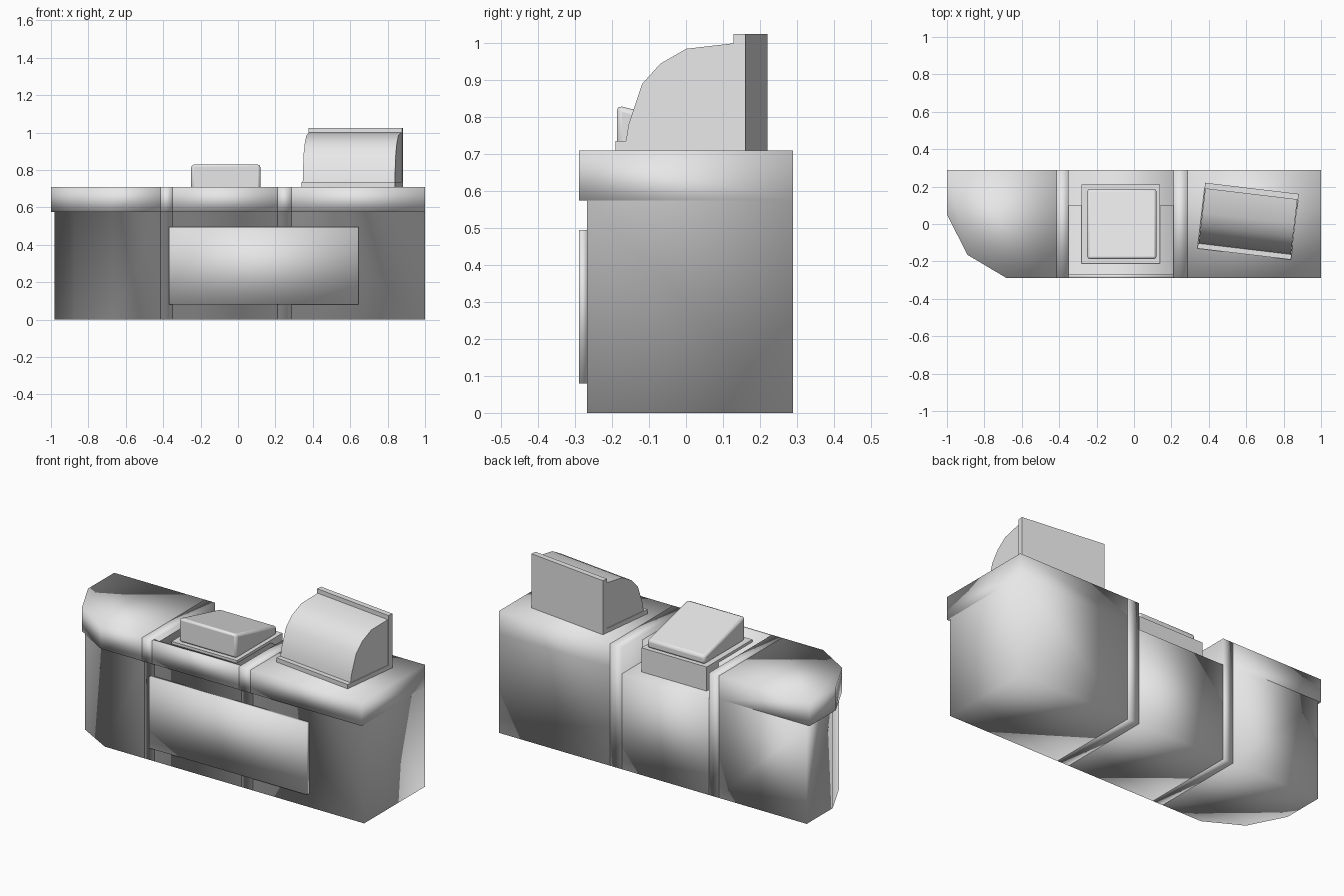
import bpy, bmesh, math
from mathutils import Matrix

cube = bpy.data.objects.get("Cube")
if cube:
    bpy.data.objects.remove(cube)

grey = bpy.data.materials.new("light_grey")
grey.use_nodes = True
grey.diffuse_color = (0.8, 0.8, 0.8, 1)
grey.node_tree.nodes["Principled BSDF"].inputs["Base Color"].default_value = (0.8, 0.8, 0.8, 1)


def finish(name, bm, smooth=True):
    """Weld the mesh, fix its normals and add it to the scene."""
    bmesh.ops.remove_doubles(bm, verts=bm.verts, dist=0.0005)
    bmesh.ops.recalc_face_normals(bm, faces=bm.faces)
    for f in bm.faces:
        f.smooth = smooth
    mesh = bpy.data.meshes.new(name)
    bm.to_mesh(mesh)
    bm.free()
    mesh.materials.append(grey)
    obj = bpy.data.objects.new(name, mesh)
    bpy.context.collection.objects.link(obj)
    return obj


def loft(name, rings, smooth=True):
    """Join rings of equal length with quads and cap both ends."""
    bm = bmesh.new()
    loops = [[bm.verts.new(p) for p in ring] for ring in rings]
    n = len(loops[0])
    for a, b in zip(loops, loops[1:]):
        for i in range(n):
            j = (i + 1) % n
            bm.faces.new((a[i], a[j], b[j], b[i]))
    bm.faces.new(loops[0])
    bm.faces.new(loops[-1])
    return finish(name, bm, smooth)


def counter(name, body, lip):
    """Counter block: plain body below, overhanging worktop lip above."""
    levels = [(body, 0), (body, LIP), (lip, LIP), (lip, TOP)]
    return loft(name, [[(x, y, z) for x, y in ring] for ring, z in levels])


def across(name, profile, x0, x1, smooth=True):
    """Extrude a (y, z) profile along x."""
    return loft(name, [[(x, y, z) for y, z in profile] for x in (x0, x1)], smooth)


def box(name, x0, x1, y0, y1, z0, z1, smooth=True):
    return across(name, [(y0, z0), (y1, z0), (y1, z1), (y0, z1)], x0, x1, smooth)


TOP, LIP = 0.71, 0.575
BACK, FRONT, EDGE = 0.29, -0.268, -0.29

# Counter end blocks; the one on the right-hand side has chamfered corners
counter("chamfered_counter",
        [(-0.415, BACK), (-0.98, BACK), (-0.98, 0.05), (-0.875, -0.155), (-0.67, FRONT), (-0.415, FRONT)],
        [(-0.415, BACK), (-1, BACK), (-1, 0.05), (-0.89, -0.165), (-0.68, EDGE), (-0.415, EDGE)])
counter("square_counter",
        [(0.285, BACK), (1, BACK), (1, FRONT), (0.285, FRONT)],
        [(0.285, BACK), (1, BACK), (1, EDGE), (0.285, EDGE)])

# Middle counter: two full-height sides around a recessed till bay
side = [(FRONT, 0), (BACK, 0), (BACK, TOP), (EDGE, TOP), (EDGE, LIP), (FRONT, LIP)]
across("bay_side_right", side, -0.415, -0.35)
across("bay_side_left", side, 0.21, 0.285)
across("till_bay",
       [(FRONT, 0), (BACK, 0), (BACK, 0.555), (0.1, 0.555), (0.1, 0.68), (-0.27, 0.68),
        (-0.27, TOP), (EDGE, TOP), (EDGE, LIP), (FRONT, LIP)], -0.35, 0.21)

# Sign board on the front
box("front_panel", -0.37, 0.645, EDGE, FRONT, 0.08, 0.495)

# Till: base and wedge-shaped top
box("till_base", -0.28, 0.14, -0.21, 0.21, 0.555, 0.695, False)
till = across("till_top", [(-0.187, 0.69), (0.187, 0.69), (0.187, 0.74), (-0.187, 0.832)], -0.25, 0.12)
bevel = till.modifiers.new("soft_edges", 'BEVEL')
bevel.width = 0.014
bevel.segments = 2

# Display case, turned slightly on the worktop
glass = [(-0.15, 0.73), (-0.142, 0.78), (-0.105, 0.89), (-0.055, 0.945),
         (0.015, 0.985), (0.147, 1.0), (0.147, 0.73)]
case = [
    box("case_tray", -0.252, 0.252, -0.177, 0.177, TOP, 0.735),
    across("case_glass", glass, -0.248, 0.248),
    box("case_back", -0.252, 0.252, 0.145, 0.177, 0.73, 1.025),
]
place = Matrix.Translation((0.61, 0.015, 0)) @ Matrix.Rotation(math.radians(-6.8), 4, 'Z')
for part in case:
    part.data.transform(place)

# Crisp edges on the case and till
bpy.ops.object.select_all(action='DESELECT')
for part in case + [till]:
    part.select_set(True)
bpy.context.view_layer.objects.active = till
bpy.ops.object.shade_smooth_by_angle(angle=math.radians(40))
